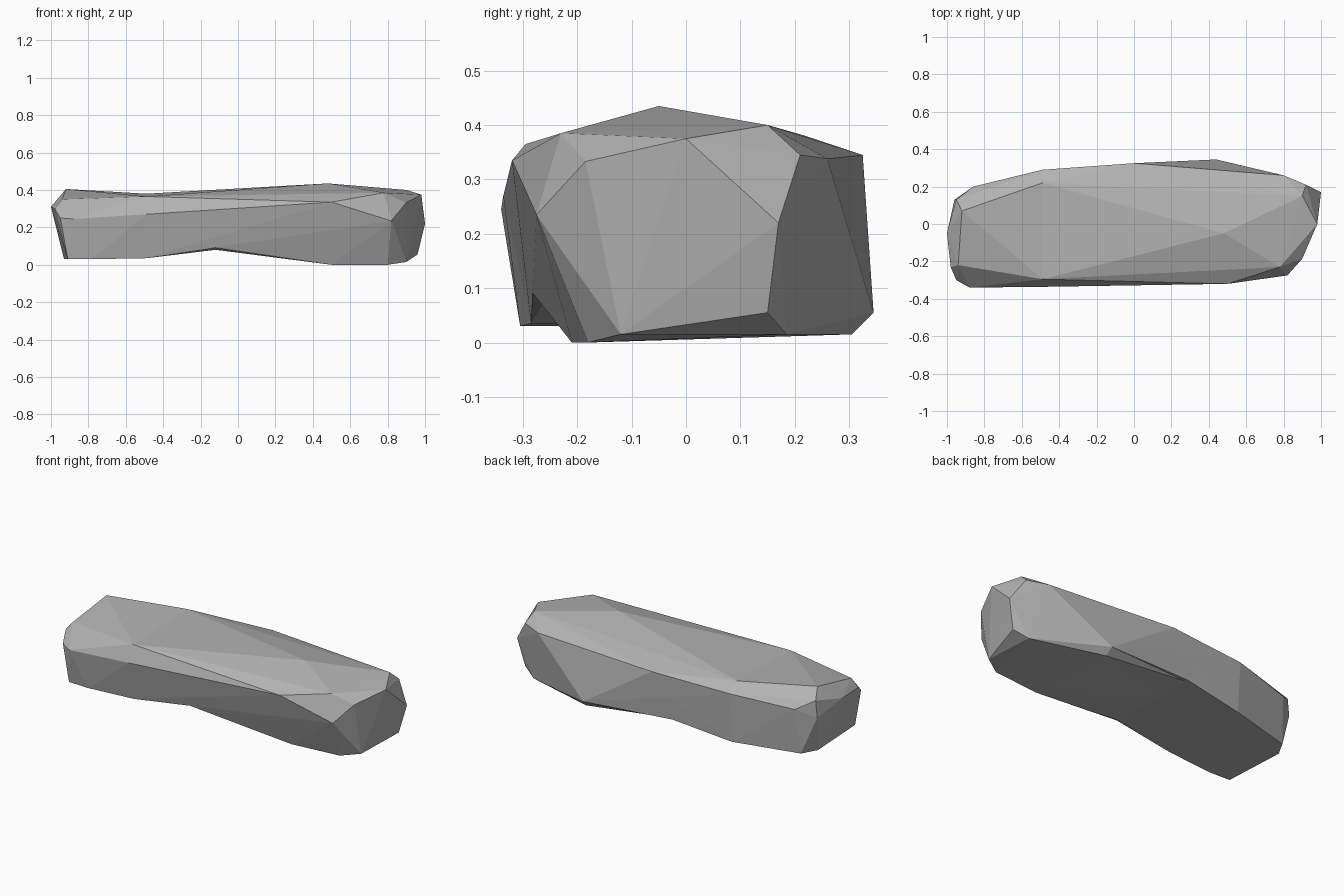
import bpy
import bmesh
from mathutils import Vector

cube = bpy.data.objects.get("Cube")
if cube:
    bpy.data.objects.remove(cube, do_unlink=True)

JOINT_X = -.49    # shallow valley across the top
ARCH_X = -.12     # highest line of the hollow underside
ARCH_Z = .08

# Cross-section shared by the two halves of the stone (y, z)
joint_profile = [(.22, .38), (-.295, .365), (-.336, .27),
                 (-.285, .035), (.27, .035), (.29, .33)]

# Corners of the long half, by side
long_top = [(.48, -.05, .435), (.78, -.23, .385), (.9, .15, .4), (.98, 0, .375)]
long_front = [(.5, -.32, .335), (.82, -.275, .235), (.9, -.185, .333)]
long_back = [(0, .325, .345), (.44, .345, .055), (.8, .26, .338), (.92, .21, .345)]
long_tip = [(1, .17, .22), (.96, .15, .055)]
long_base = [(.5, -.21, 0), (.8, -.18, 0), (.9, -.12, .015),
             (.88, .185, .015), (.45, .305, .015)]

# Corners of the short half, by side
short_top = [(-.92, .07, .405), (-.94, -.22, .35), (-.95, .13, .35)]
short_front = [(-.88, -.34, .245), (-.95, -.3, .25)]
short_back = [(-.86, .2, .3), (-.96, .13, .25)]
short_tip = [(-1, -.05, .31), (-.98, -.23, .3)]
short_base = [(-.78, -.305, .03), (-.91, -.3, .03), (-.93, .08, .03), (-.88, .17, .03)]


def add_hull(bm, points):
    """Wrap a faceted convex shell around the given corners."""
    verts = [bm.verts.new(point) for point in points]
    result = bmesh.ops.convex_hull(bm, input=verts)
    leftover = set(result["geom_interior"]) | set(result["geom_unused"])
    loose = [item for item in leftover
             if isinstance(item, bmesh.types.BMVert) and item.is_valid]
    bmesh.ops.delete(bm, geom=loose, context="VERTS")


def on_plane(vert, x):
    return abs(vert.co.x - x) < .001


# Two faceted halves, opened at the joint and welded
joint = [(JOINT_X, y, z) for y, z in joint_profile]
bm = bmesh.new()
add_hull(bm, joint + long_top + long_front + long_back + long_tip + long_base)
add_hull(bm, joint + short_top + short_front + short_back + short_tip + short_base)
inner = [face for face in bm.faces
         if all(on_plane(vert, JOINT_X) for vert in face.verts)]
bmesh.ops.delete(bm, geom=inner, context="FACES")
bmesh.ops.remove_doubles(bm, verts=bm.verts[:], dist=.001)

# Cut across the middle and raise the underside into a shallow arch
bmesh.ops.bisect_plane(bm, geom=bm.verts[:] + bm.edges[:] + bm.faces[:],
                       plane_co=Vector((ARCH_X, 0, 0)), plane_no=Vector((1, 0, 0)))
for vert in bm.verts:
    if on_plane(vert, ARCH_X) and vert.co.z < ARCH_Z:
        vert.co.z = ARCH_Z
bmesh.ops.triangulate(bm, faces=bm.faces[:])
bmesh.ops.recalc_face_normals(bm, faces=bm.faces[:])

# Plain grey stone
stone = bpy.data.materials.new("grey_stone")
stone.use_nodes = True
grey = (.45, .45, .45, 1)
stone.diffuse_color = grey
stone.node_tree.nodes["Principled BSDF"].inputs["Base Color"].default_value = grey

mesh = bpy.data.meshes.new("long_rock")
bm.to_mesh(mesh)
bm.free()
mesh.materials.append(stone)
rock = bpy.data.objects.new("long_rock", mesh)
bpy.context.collection.objects.link(rock)
